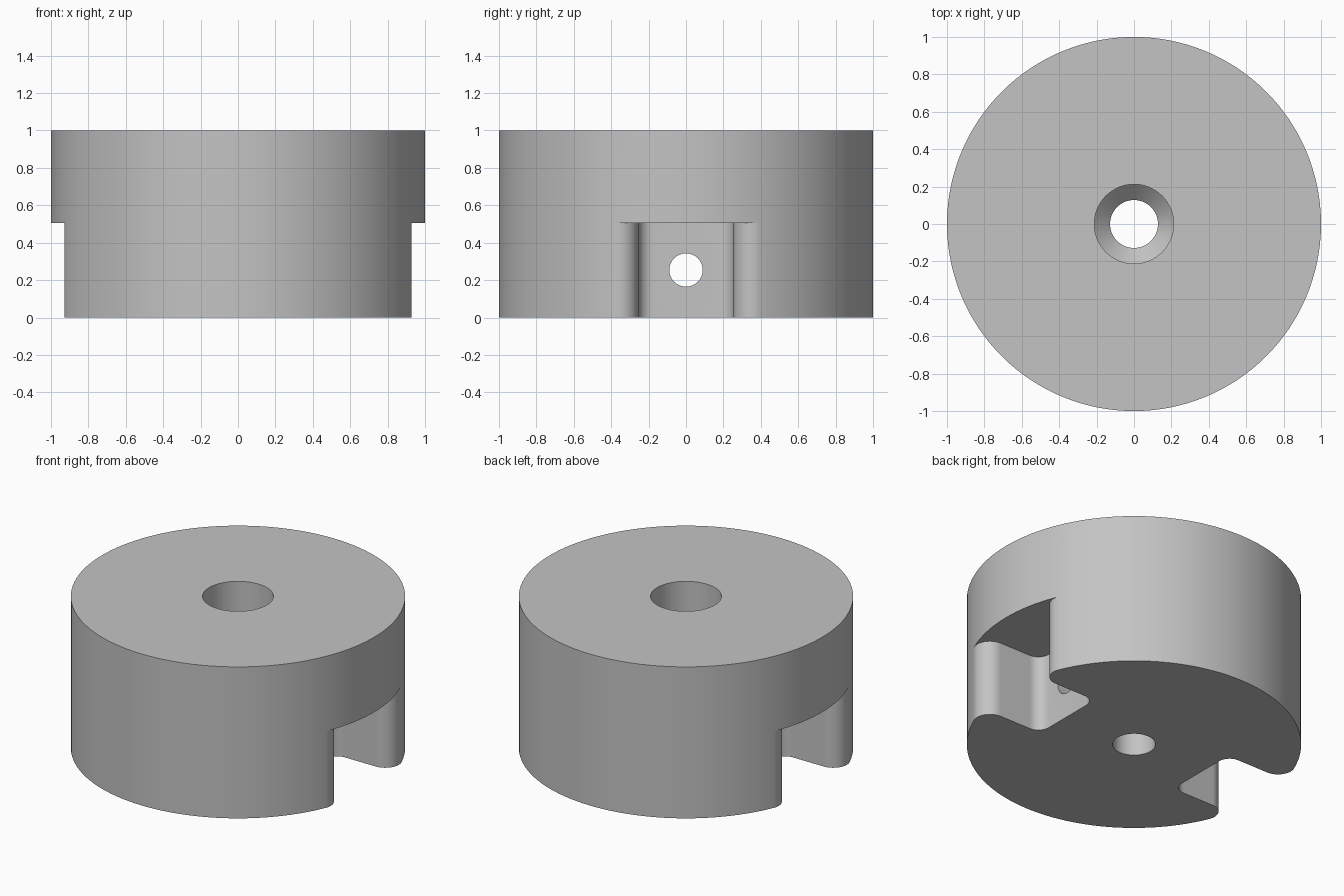
import bpy
import bmesh
from math import asin, cos, sin, sqrt, pi
from mathutils import Matrix

cube = bpy.data.objects.get("Cube")
if cube:
    bpy.data.objects.remove(cube, do_unlink=True)

HEIGHT, ROOF = 1.0, 0.505       # body height, top of the side notches
WALL, FLOOR = 0.255, 0.52       # notch half width, distance of its floor from the axis
LIP, FILLET = 0.10, 0.08        # rounding at the notch mouth and in its corners

grey = bpy.data.materials.new("plain grey")
grey.use_nodes = True
grey.diffuse_color = (0.55, 0.55, 0.55, 1)
grey.node_tree.nodes["Principled BSDF"].inputs["Base Color"].default_value = grey.diffuse_color


def arc(cx, cy, r, start, end, n):
    return [(cx + r * cos(start + (end - start) * i / n),
             cy + r * sin(start + (end - start) * i / n)) for i in range(n + 1)]


def to_object(name, bm):
    bmesh.ops.recalc_face_normals(bm, faces=bm.faces)
    mesh = bpy.data.meshes.new(name)
    bm.to_mesh(mesh)
    bm.free()
    obj = bpy.data.objects.new(name, mesh)
    bpy.context.collection.objects.link(obj)
    mesh.materials.append(grey)
    return obj


# Notch outline: rounded lip, straight wall, filleted corner, mirrored
lip_y = WALL + LIP
lip_x = sqrt((1 - LIP) ** 2 - lip_y ** 2)
mouth = asin(lip_y / (1 - LIP))
half = arc(lip_x, -lip_y, LIP, -mouth, pi / 2, 14)
half += arc(FLOOR + FILLET, FILLET - WALL, FILLET, 1.5 * pi, pi, 10)
notch = half + [(x, -y) for x, y in reversed(half)]
mouth_rim = arc(0, 0, 1, -mouth, mouth, 16)
side_rim = arc(0, 0, 1, mouth, pi - mouth, 48)

# Body: round block with two opposite notches in the lower half
bm = bmesh.new()


def ring(points, z, turn):
    return [bm.verts.new((x * turn, y * turn, z)) for x, y in points]


def wall(lower, upper):
    for i in range(len(lower) - 1):
        bm.faces.new((lower[i], lower[i + 1], upper[i + 1], upper[i]))


bottom, top = [], []
for turn in (1, -1):
    notch_low, notch_high = ring(notch, 0, turn), ring(notch, ROOF, turn)
    inner_rim = ring(mouth_rim[1:-1], ROOF, turn)
    roof_rim = [notch_high[0]] + inner_rim + [notch_high[-1]]
    top_rim = ring(mouth_rim, HEIGHT, turn)
    wall(notch_low, notch_high)
    wall(roof_rim, top_rim)
    bm.faces.new(notch_high + inner_rim[::-1])
    bottom.append(notch_low)
    top.append((notch_high, top_rim))

bottom_loop, top_loop = [], []
for k, turn in enumerate((1, -1)):
    rims = []
    for z, here, there in ((0, bottom[k][-1], bottom[1 - k][0]),
                           (ROOF, top[k][0][-1], top[1 - k][0][0]),
                           (HEIGHT, top[k][1][-1], top[1 - k][1][0])):
        rims.append([here] + ring(side_rim[1:-1], z, turn) + [there])
    wall(rims[0], rims[1])
    wall(rims[1], rims[2])
    bottom_loop += bottom[k] + rims[0][1:-1]
    top_loop += top[k][1] + rims[2][1:-1]
bm.faces.new(bottom_loop)
bm.faces.new(top_loop)
body = to_object("notched_round_body", bm)

# Centre bore cutter: wide from the top, cone, then narrow to the bottom
bm = bmesh.new()
profile = [(0.128, -0.1), (0.128, 0.42), (0.212, 0.5), (0.212, 1.1)]
rings = [[bm.verts.new((x, y, z)) for x, y in arc(0, 0, r, 0, 2 * pi, 64)[:-1]]
         for r, z in profile]
for low, high in zip(rings, rings[1:]):
    wall(low + low[:1], high + high[:1])
bm.faces.new(rings[0])
bm.faces.new(rings[-1])
bore = to_object("bore_cutter", bm)

# Cross hole cutter running from notch to notch
bm = bmesh.new()
bmesh.ops.create_cone(bm, cap_ends=True, segments=48, radius1=0.089, radius2=0.089, depth=1.4,
                      matrix=Matrix.Translation((0, 0, 0.254)) @ Matrix.Rotation(pi / 2, 4, "Y"))
cross = to_object("cross_hole_cutter", bm)

bpy.ops.object.select_all(action="DESELECT")
body.select_set(True)
bpy.context.view_layer.objects.active = body
for cutter in (bore, cross):
    cutter.hide_render = True
    cut = body.modifiers.new("cut", "BOOLEAN")
    cut.operation = "DIFFERENCE"
    cut.solver = "EXACT"
    cut.object = cutter
    bpy.ops.object.modifier_apply(modifier=cut.name)
    bpy.data.objects.remove(cutter, do_unlink=True)
bpy.ops.object.shade_smooth_by_angle(angle=pi / 6)
